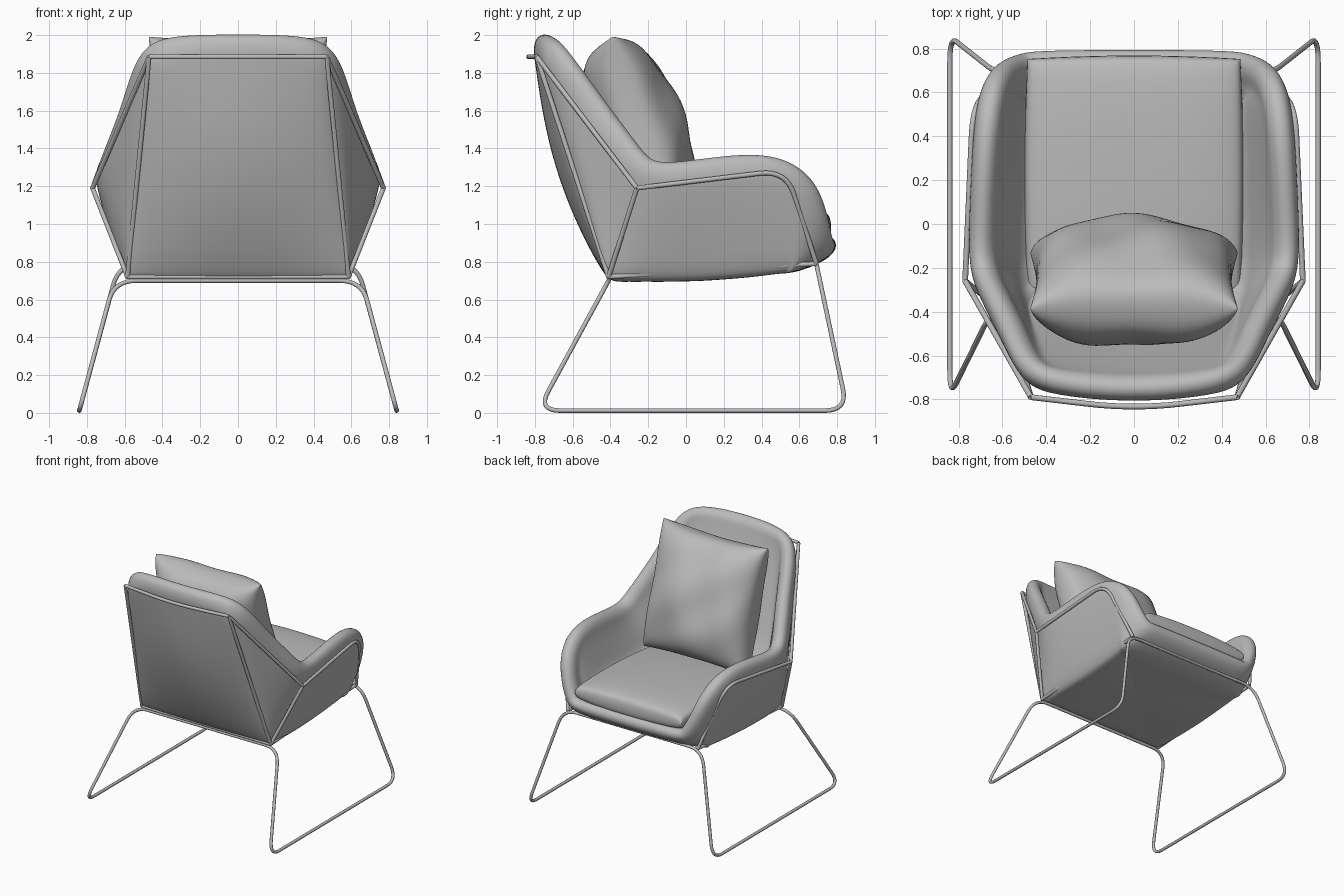
import bpy, bmesh, math
from mathutils import Vector, Matrix

if "Cube" in bpy.data.objects:
    bpy.data.objects.remove(bpy.data.objects["Cube"])

# One grey for fabric and steel
grey = bpy.data.materials.new("plain_grey")
grey.use_nodes = True
colour = (0.5, 0.5, 0.5, 1)
grey.diffuse_color = colour
grey.node_tree.nodes["Principled BSDF"].inputs["Base Color"].default_value = colour


def add_object(name, mesh, levels=0):
    obj = bpy.data.objects.new(name, mesh)
    bpy.context.scene.collection.objects.link(obj)
    mesh.materials.clear()
    mesh.materials.append(grey)
    mesh.polygons.foreach_set("use_smooth", [True] * len(mesh.polygons))
    if levels:
        mod = obj.modifiers.new("soften", 'SUBSURF')
        mod.levels = mod.render_levels = levels
    return obj


def mirror(p):
    return Vector((-p[0], p[1], p[2]))


def rod(name, points, radius=0.1, closed=False, depth=0.013):
    """Round tube through the points, with rounded corners."""
    pts = [Vector(p) for p in points]
    path = []
    for i, p in enumerate(pts):
        if not closed and i in (0, len(pts) - 1):
            path.append(p)
            continue
        before, after = pts[i - 1] - p, pts[(i + 1) % len(pts)] - p
        a = p + before.normalized() * min(radius, before.length * 0.45)
        b = p + after.normalized() * min(radius, after.length * 0.45)
        for k in range(9):
            t = k / 8
            path.append(a * (1 - t) ** 2 + p * 2 * t * (1 - t) + b * t * t)
    curve = bpy.data.curves.new(name, 'CURVE')
    curve.dimensions = '3D'
    curve.bevel_depth = depth
    curve.bevel_resolution = 3
    curve.use_fill_caps = True
    spline = curve.splines.new('POLY')
    spline.points.add(len(path) - 1)
    for sp, p in zip(spline.points, path):
        sp.co = (*p, 1)
    spline.use_cyclic_u = closed
    temp = bpy.data.objects.new(name + "_path", curve)
    mesh = bpy.data.meshes.new_from_object(temp)
    bpy.data.objects.remove(temp)
    return add_object(name, mesh)


def cushion(name, width, height, thick, power, pinch, matrix, ripple=0.0, taper=0.0):
    """Stuffed square: two domed sheets meeting along a seam."""
    n = 20
    bm = bmesh.new()
    steps = [-math.cos(math.pi * i / n) for i in range(n + 1)]
    for side in (1, -1):
        grid = []
        for u in steps:
            row = []
            for v in steps:
                dome = max(0, (1 - u * u) * (1 - v * v)) ** power
                fold = 1 + ripple * math.sin(5 * u + 2 * v) * math.cos(4 * v - u)
                row.append(bm.verts.new((
                    u * width * (1 - pinch * (1 - v * v)),
                    v * height * (1 - pinch * (1 - u * u)),
                    side * thick * dome * fold * (1 + side * taper * v))))
            grid.append(row)
        for i in range(n):
            for j in range(n):
                quad = [grid[i][j], grid[i + 1][j], grid[i + 1][j + 1], grid[i][j + 1]]
                bm.faces.new(quad[::side])
    bmesh.ops.remove_doubles(bm, verts=bm.verts, dist=0.0005)
    bm.transform(matrix)
    mesh = bpy.data.meshes.new(name)
    bm.to_mesh(mesh)
    bm.free()
    return add_object(name, mesh, 1)


# Padded shell: a bowl lofted along its rim, front centre to back centre
rim = [Vector(p) for p in (
    (0, .70, .79), (.46, .70, .79), (.575, .695, .82), (.655, .65, .98),
    (.705, .585, 1.165), (.73, .45, 1.25), (.745, .1, 1.205), (.75, -.2, 1.17),
    (.70, -.35, 1.295), (.6, -.54, 1.545), (.49, -.75, 1.835), (.36, -.78, 1.86),
    (0, -.81, 1.86))]
ring = rim + [mirror(p) for p in rim[-2:0:-1]]
profile = [(0, 0), (.01, .06), (.045, .125), (.11, .125), (.14, .06), (.13, 0)]
bm = bmesh.new()
sections = []
for i, r in enumerate(ring):
    tangent = (ring[(i + 1) % len(ring)] - ring[i - 1]).normalized()
    y = max(-.42, min(.55, r.y))
    base = Vector((math.copysign(min(.595, abs(r.x) * 1.19), r.x), y,
                   .695 + .15 * max(y, 0) ** 2))
    up = r - base
    up = (up - tangent * up.dot(tangent)).normalized()
    inward = tangent.cross(up)
    # The back panel bulges towards its centre line, the sides stay taut
    back = max(0, 1 - (r.x / .49) ** 2) if r.y < -.7 else 0
    bulge = inward * (-.005 - .08 * back)
    inner = base + inward * .14
    inner.z = max(inner.z, .88)
    floor = Vector((base.x * .88, base.y * .88, base.z - .005))
    points = [floor, base, base.lerp(r, .33) + bulge, base.lerp(r, .67) + bulge]
    points += [r + inward * a + up * b for a, b in profile]
    points += [inner.lerp(points[-1], .5), inner]
    sections.append([bm.verts.new(p) for p in points])
for i, sec in enumerate(sections):
    prev = sections[i - 1]
    for j in range(len(sec) - 1):
        bm.faces.new((prev[j], sec[j], sec[j + 1], prev[j + 1]))
bm.faces.new([s[0] for s in sections])
bm.faces.new([s[-1] for s in sections])
bmesh.ops.recalc_face_normals(bm, faces=bm.faces)
shell_mesh = bpy.data.meshes.new("padded_shell")
bm.to_mesh(shell_mesh)
bm.free()
add_object("padded_shell", shell_mesh, 3)

# Seat cushion and leaning back pillow
cushion("seat_cushion", .487, .545, .115, .2, -.03,
        Matrix.Translation((0, .21, .965)) @ Matrix.Rotation(math.radians(2.5), 4, 'X'))
cushion("back_pillow", .475, .495, .255, .38, .06,
        Matrix.Translation((0, -.26, 1.515)) @ Matrix.Rotation(math.radians(105), 4, 'X'),
        .1, .15)

# Sled legs: one continuous tube with both cross bars
half = [(.655, -.41, .70), (.84, -.785, .012), (.84, .855, .012), (.63, .69, .79)]
rod("sled_legs", half + [mirror(p) for p in reversed(half)], .12, True, .012)

# Steel frame around the shell
top, low, elbow = (.47, -.79, 1.885), (.585, -.41, .72), (.77, -.26, 1.19)
arm, front = (.735, .53, 1.285), (.59, .69, .79)
for side, flip in (("left", Vector), ("right", mirror)):
    rod(side + "_back_post", [flip(top), flip(low)])
    rod(side + "_wing_rod", [flip(top), flip(elbow)])
    rod(side + "_elbow_rod", [flip(elbow), flip(low)])
    rod(side + "_arm_rod", [flip(elbow), flip(arm), flip(front)], .14)
    rod(side + "_seat_rod", [flip(low), flip(front)])
rod("back_top_rod", [top, (0, -.845, 1.885), mirror(top)], .4)
rod("back_low_rod", [low, mirror(low)])
